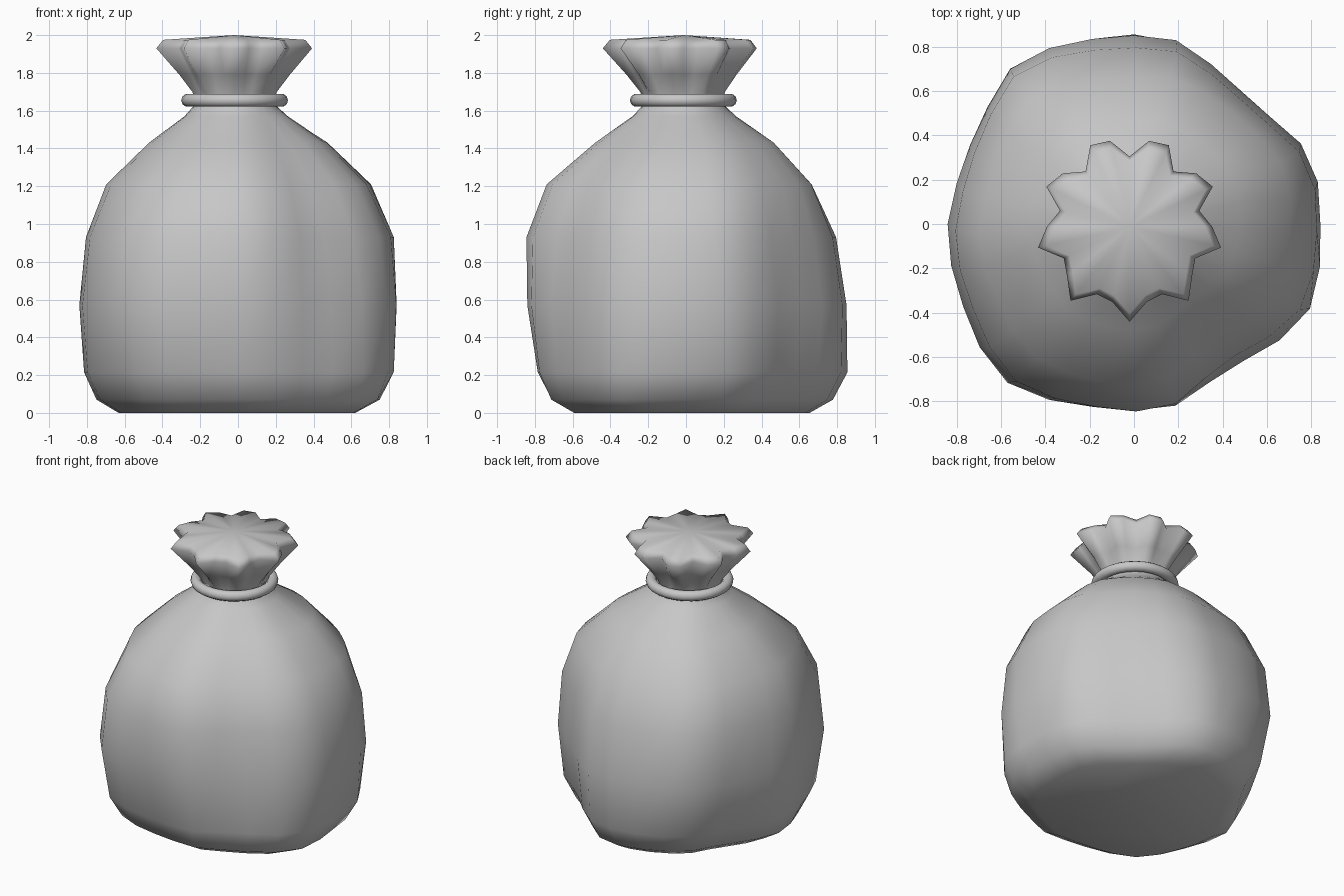
import bpy
import bmesh
from math import sin, cos, pi

cube = bpy.data.objects.get("Cube")
if cube:
    bpy.data.objects.remove(cube)

SIDES = 28
GREY = (0.57, 0.57, 0.57, 1)

cloth = bpy.data.materials.new("grey cloth")
cloth.use_nodes = True
cloth.diffuse_color = GREY
cloth.node_tree.nodes["Principled BSDF"].inputs["Base Color"].default_value = GREY


def loft(name, rings, radius, bottom=False, peak=None):
    """Join rings of (z, x shift, y shift, shape settings) into a smooth skin."""
    bm = bmesh.new()
    loops = []
    for z, dx, dy, *shape in rings:
        loop = []
        for k in range(SIDES):
            a = 2 * pi * k / SIDES
            r = radius(k, a, *shape)
            loop.append(bm.verts.new((r * cos(a) + dx, r * sin(a) + dy, z)))
        loops.append(loop)
    for low, high in zip(loops, loops[1:]):
        for k in range(SIDES):
            n = (k + 1) % SIDES
            bm.faces.new((low[k], low[n], high[n], high[k]))
    if bottom:
        bm.faces.new(loops[0][::-1])
    if peak:
        tip = bm.verts.new(peak)
        for k in range(SIDES):
            bm.faces.new((loops[-1][k], loops[-1][(k + 1) % SIDES], tip))
    for f in bm.faces:
        f.smooth = True
    mesh = bpy.data.meshes.new(name)
    bm.to_mesh(mesh)
    bm.free()
    mesh.materials.append(cloth)
    obj = bpy.data.objects.new(name, mesh)
    bpy.context.collection.objects.link(obj)


# Lumpy outline of the filled sack, one radius per side
LUMPS = [.84, .85, .835, .78, .77, .80, .85, .85, .855, .88, .895, .845, .82, .82,
         .84, .845, .855, .89, .915, .88, .845, .84, .84, .79, .79, .84, .88, .86]


def lumpy(k, a, scale, wobble, corners):
    """Base outline plus a bulge or dent at each of the four diagonals."""
    r = scale * (.845 + wobble * (LUMPS[k] - .845))
    for i, bulge in enumerate(corners):
        off = max(0, cos(a - pi / 4 - i * pi / 2))
        r += bulge * max(0, 2 * off * off - 1) ** 1.5
    return r


def pleated(k, a, scale, wobble):
    """Nine folds, one pointing to the front."""
    return scale * (1 + wobble * cos(9 * (a + pi / 2)))


# Sack body; corners run back left, back right, front right, front left
FLAT = (0, 0, 0, 0)
loft("sack_body", [
    (0.0, -.015, .03, .735, 1, (-.03, -.08, -.01, .07)),
    (.07, -.01, .03, .88, 1, (-.04, -.09, -.02, .08)),
    (.215, 0, .03, .97, 1, (-.045, -.06, -.01, .04)),
    (.57, 0, 0, 1, 1, FLAT),
    (.93, .01, -.03, .97, 1, (.01, .02, -.02, -.05)),
    (1.21, 0, -.04, .83, .9, (.06, .02, -.04, -.05)),
    (1.43, 0, -.01, .56, .7, (.04, .01, -.02, -.03)),
    (1.57, -.01, -.01, .325, .4, FLAT),
    (1.62, -.015, -.012, .265, 0, FLAT),
    (1.67, -.018, -.012, .245, 0, FLAT),
], lumpy, bottom=True)

# Gathered ruffle above the tie
loft("sack_ruffle", [
    (1.65, -.018, -.012, .205, .02),
    (1.70, -.018, -.012, .218, .06),
    (1.79, -.018, -.012, .275, .10),
    (1.93, -.02, -.012, .3725, .15),
    (1.975, -.02, -.012, .34, .15),
], pleated, peak=(-.02, -.012, 2.0))

# Cord tied round the neck
bpy.ops.mesh.primitive_torus_add(major_radius=.248, minor_radius=.035, major_segments=SIDES,
                                 minor_segments=10, location=(-.018, -.014, 1.655))
tie = bpy.context.object
tie.name = "neck_cord"
tie.data.materials.append(cloth)
bpy.ops.object.shade_smooth()
